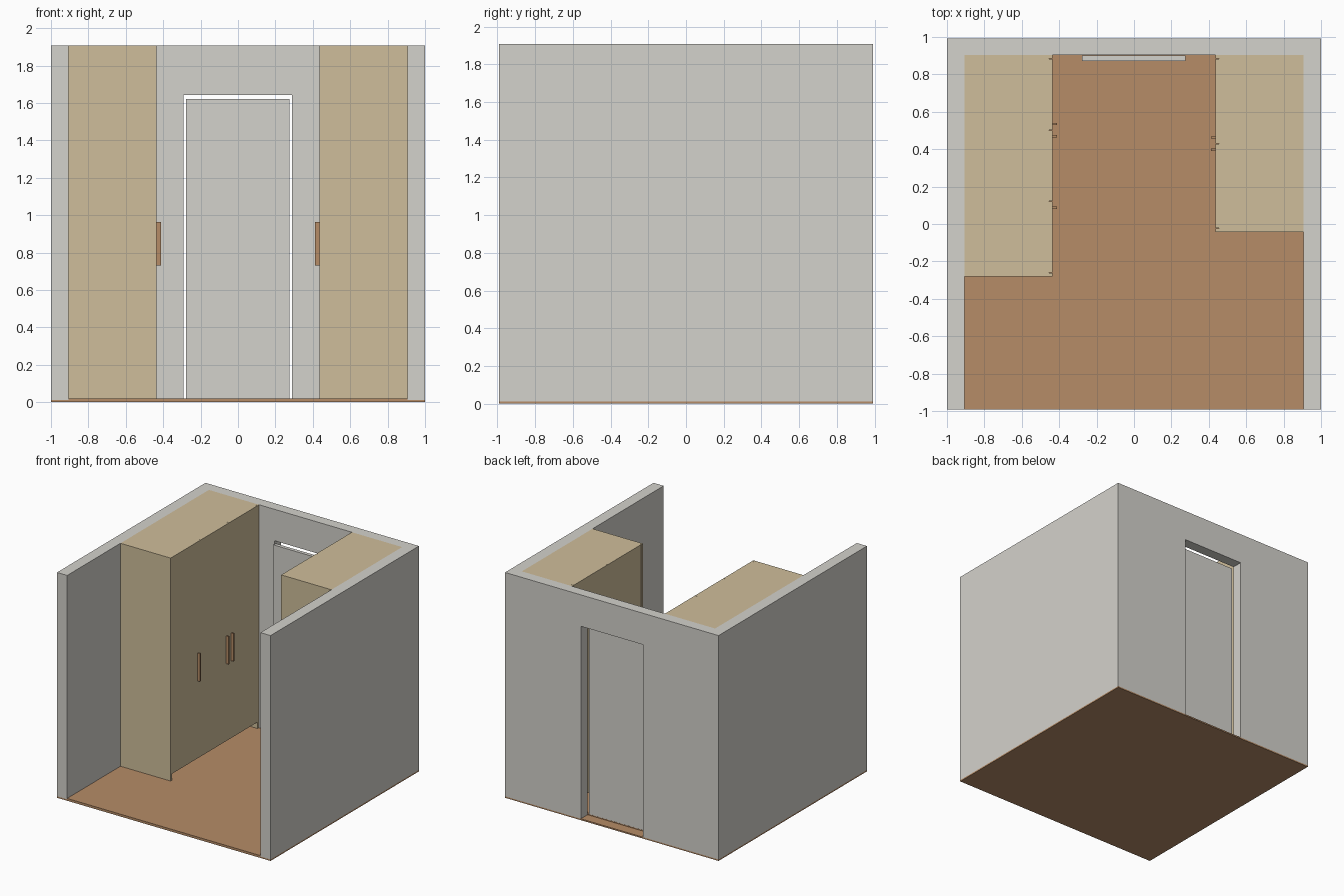
import bpy, bmesh

if "Cube" in bpy.data.objects:
    bpy.data.objects.remove(bpy.data.objects["Cube"])

W, D = 1.0, 0.993              # half width and half depth of the room
IN_X, IN_Y = 0.905, 0.903      # inner wall faces
FLOOR, COVER, TOP = 0.012, 0.02, 1.908
FRONT = 0.435                  # |x| of the wardrobe fronts


def material(name, srgb):
    m = bpy.data.materials.new(name)
    m.diffuse_color = [(c / 255 / 12.92 if c < 11 else ((c / 255 + 0.055) / 1.055) ** 2.4) for c in srgb] + [1]
    m.use_nodes = True
    m.node_tree.nodes["Principled BSDF"].inputs["Base Color"].default_value = m.diffuse_color
    return m


GREY = material("warm grey wall", (212, 210, 204))
TAN = material("light wood", (207, 190, 155))
BROWN = material("brown wood", (182, 140, 103))


def prism(name, outline, z0, z1, mat):
    """Extrude a plan outline from z0 up to z1."""
    bm = bmesh.new()
    face = bm.faces.new([bm.verts.new((x, y, z0)) for x, y in outline])
    ext = bmesh.ops.extrude_face_region(bm, geom=[face])["geom"]
    bmesh.ops.translate(bm, vec=(0, 0, z1 - z0),
                        verts=[v for v in ext if isinstance(v, bmesh.types.BMVert)])
    bmesh.ops.recalc_face_normals(bm, faces=bm.faces)
    mesh = bpy.data.meshes.new(name)
    bm.to_mesh(mesh)
    bm.free()
    mesh.materials.append(mat)
    obj = bpy.data.objects.new(name, mesh)
    bpy.context.collection.objects.link(obj)
    return obj


def box(name, x, y, z, mat):
    x0, x1 = sorted(x)
    return prism(name, [(x0, y[0]), (x1, y[0]), (x1, y[1]), (x0, y[1])], z[0], z[1], mat)


# Floor slab and the covering between the walls
box("floor_slab", (-W, W), (-D, D), (0, FLOOR), BROWN)
box("floor_covering", (-IN_X, IN_X), (-D, IN_Y), (FLOOR, COVER), BROWN)

# U-shaped walls with a doorway cut through the back
walls = prism("walls", [(-W, -D), (-IN_X, -D), (-IN_X, IN_Y), (IN_X, IN_Y),
                        (IN_X, -D), (W, -D), (W, D), (-W, D)], FLOOR, TOP, GREY)
cutter = box("doorway_cutter", (-0.292, 0.29), (0.8, 1.2), (-0.1, 1.642), GREY)
cutter.hide_render = True
cut = walls.modifiers.new("doorway", "BOOLEAN")
cut.operation, cut.solver, cut.object = "DIFFERENCE", "EXACT", cutter
bpy.context.view_layer.objects.active = walls
bpy.ops.object.modifier_apply(modifier=cut.name)
bpy.data.objects.remove(cutter)

# Door leaf standing at the inner face of the doorway
box("room_door", (-0.278, 0.275), (0.872, 0.902), (COVER, 1.622), GREY)


def wardrobe(side, sign, y0, doors, handles):
    """Wardrobe along a side wall: end panels, body, plinth, doors and handles."""
    panel, thick, kick, gap = 0.019, 0.019, 0.075, 0.003
    back, front, inner = sign * IN_X, sign * FRONT, sign * (FRONT + thick)
    ya, yb = y0 + panel, IN_Y - panel
    box(side + "_near_end_panel", (back, front), (y0, ya), (COVER, TOP), TAN)
    box(side + "_far_end_panel", (back, front), (yb, IN_Y), (COVER, TOP), TAN)
    box(side + "_body", (back, inner), (ya, yb), (kick, TOP), TAN)
    box(side + "_plinth", (back, sign * (FRONT + 0.07)), (ya, yb), (COVER, kick), TAN)
    step = (yb - ya) / doors
    for i in range(doors):
        box(f"{side}_door_{i + 1}", (inner, front),
            (ya + i * step + gap / 2, ya + (i + 1) * step - gap / 2), (kick, TOP), TAN)
    for i, y in enumerate(handles):
        box(f"{side}_handle_{i + 1}", (front, sign * (FRONT - 0.022)),
            (y - 0.006, y + 0.006), (0.73, 0.965), BROWN)


wardrobe("left", -1, -0.28, 3, (0.087, 0.469, 0.535))
wardrobe("right", 1, -0.043, 2, (0.397, 0.463))
